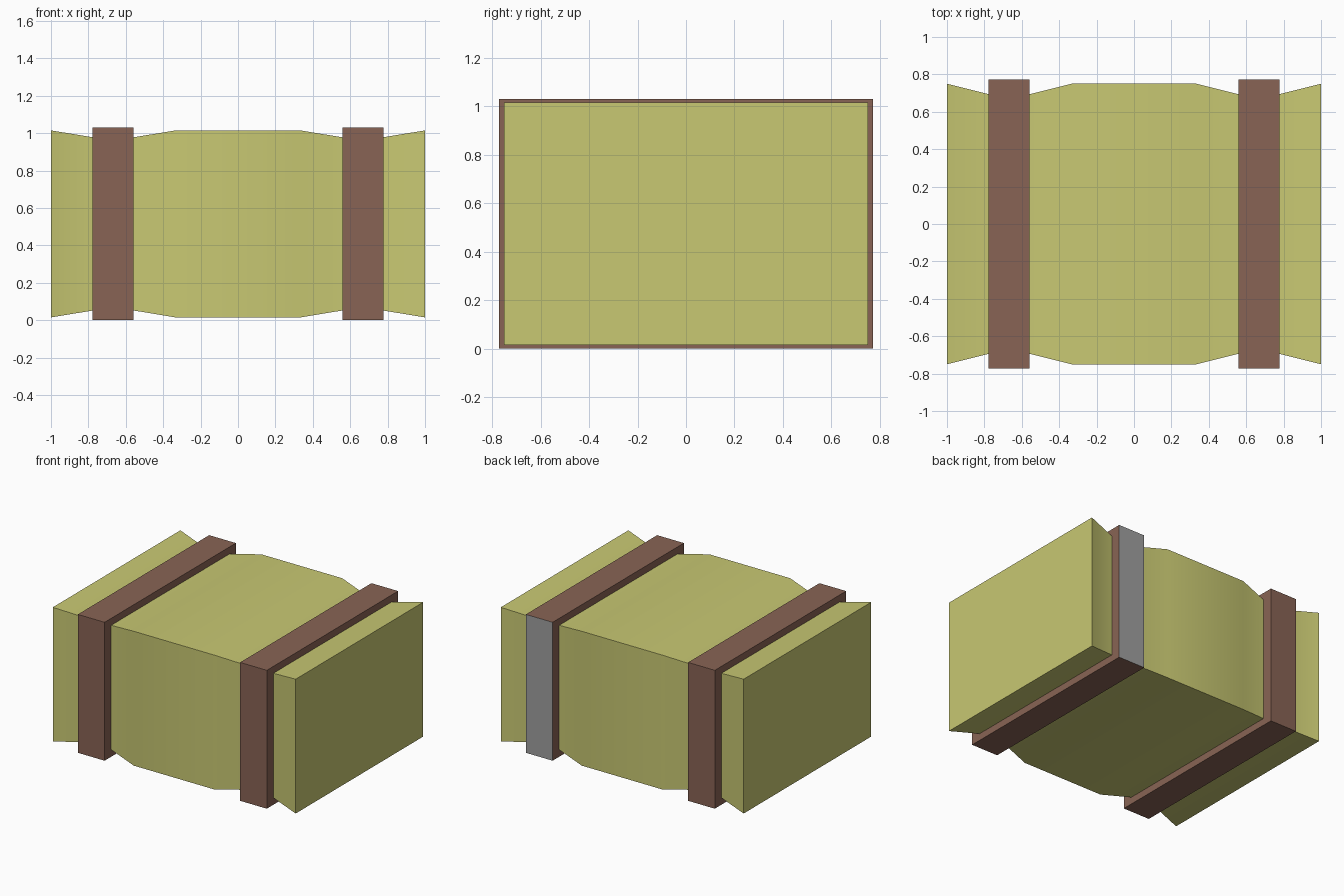
import bpy, bmesh, math

if "Cube" in bpy.data.objects:
    bpy.data.objects.remove(bpy.data.objects["Cube"])

def material(name, rgb):
    m = bpy.data.materials.new(name)
    m.diffuse_color = (*rgb, 1)
    m.use_nodes = True
    m.node_tree.nodes["Principled BSDF"].inputs["Base Color"].default_value = m.diffuse_color
    return m

straw = material("straw", (0.58, 0.58, 0.17))
leather = material("strap_brown", (0.25, 0.127, 0.09))
grey = material("plain_grey", (0.35, 0.35, 0.35))

def loft(name, sections, mats):
    """Rectangular rings (x, half depth, z low, z high) joined along x and capped."""
    bm = bmesh.new()
    rings = [[bm.verts.new(p) for p in ((x, -d, lo), (x, d, lo), (x, d, hi), (x, -d, hi))]
             for x, d, lo, hi in sections]
    for a, b in zip(rings, rings[1:]):
        for i in range(4):
            j = (i + 1) % 4
            bm.faces.new((a[i], a[j], b[j], b[i]))
    bm.faces.new(rings[0])
    bm.faces.new(rings[-1])
    bmesh.ops.recalc_face_normals(bm, faces=bm.faces)
    mesh = bpy.data.meshes.new(name)
    bm.to_mesh(mesh)
    bm.free()
    for m in mats:
        mesh.materials.append(m)
    ob = bpy.data.objects.new(name, mesh)
    bpy.context.collection.objects.link(ob)
    return ob

# Bale, pinched where the straps squeeze it
full, pinch = (0.75, 0.015, 1.015), (0.667, 0.07, 0.96)
bale = loft("bale", [(-1, *full), (-0.667, *pinch), (-0.333, *full),
                     (0.333, *full), (0.667, *pinch), (1, *full)], [straw])
bpy.context.view_layer.objects.active = bale
bale.select_set(True)
bpy.ops.object.shade_smooth_by_angle(angle=math.radians(30))

# Two straps around the bale
for side, x in (("left", -0.668), ("right", 0.668)):
    strap = loft(side + "_strap", [(x - 0.11, 0.772, 0, 1.03), (x + 0.11, 0.772, 0, 1.03)],
                 [leather, grey])
    # Rear face of the right strap is uncoloured
    if side == "right":
        for f in strap.data.polygons:
            if f.normal.y > 0.9:
                f.material_index = 1
